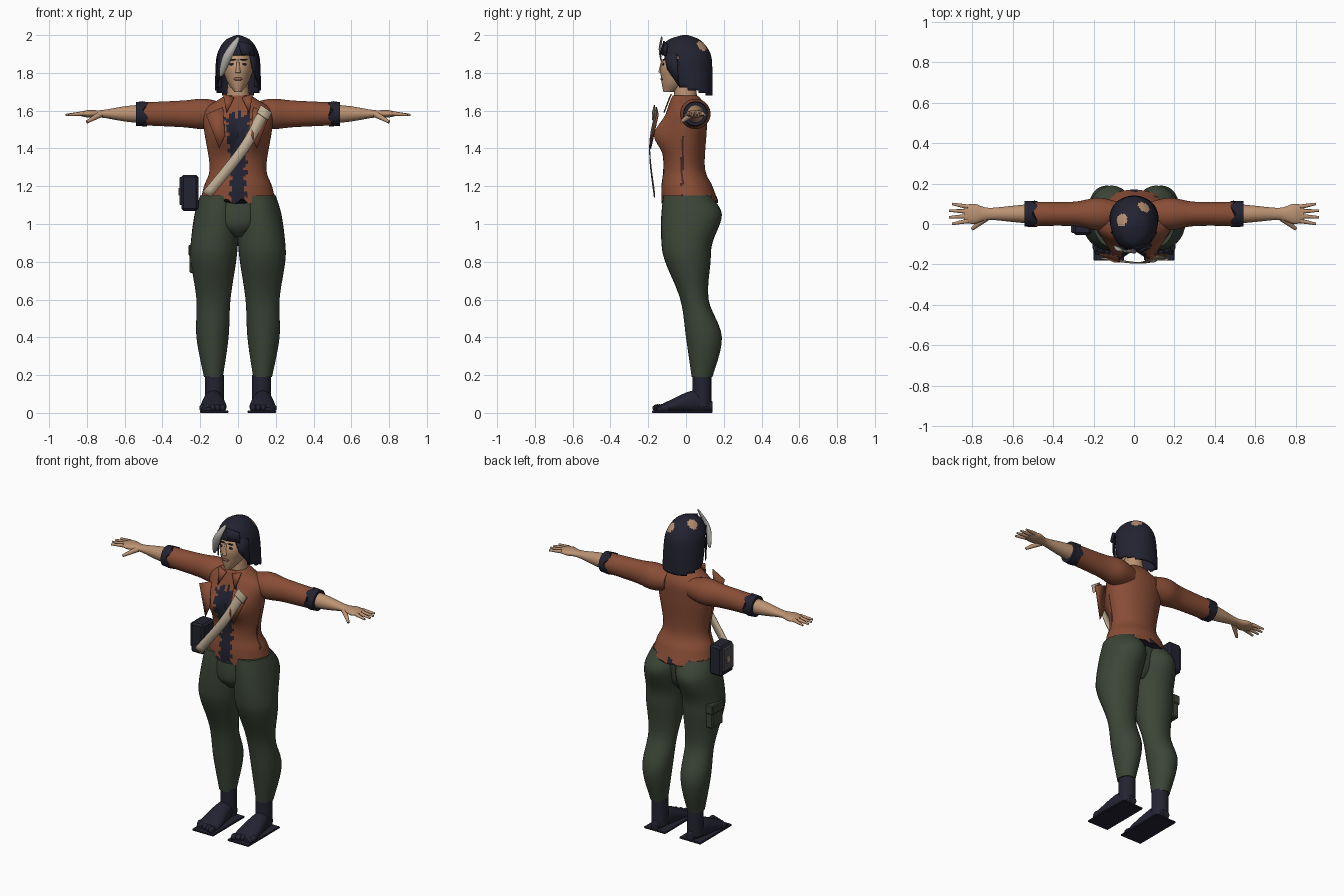
import bpy, bmesh, math
from mathutils import Vector, Matrix

cube = bpy.data.objects.get("Cube")
if cube:
    bpy.data.objects.remove(cube, do_unlink=True)


def material(name, *rgb):
    mat = bpy.data.materials.new(name)
    mat.use_nodes = True
    mat.diffuse_color = (*rgb, 1)
    shader = mat.node_tree.nodes["Principled BSDF"]
    shader.inputs["Base Color"].default_value = (*rgb, 1)
    shader.inputs["Roughness"].default_value = 0.9
    return mat


RUST = material("rust_cloth", 0.25, 0.075, 0.037)
GREEN = material("dark_green_cloth", 0.045, 0.06, 0.038)
DARK = material("midnight_cloth", 0.017, 0.017, 0.032)
SKIN = material("skin", 0.5, 0.29, 0.17)
STRAP = material("tan_strap", 0.52, 0.42, 0.3)
ASH = material("ash_hair", 0.45, 0.43, 0.4)
GREY = material("slate_grey", 0.08, 0.08, 0.09)
LIPS = material("lips", 0.28, 0.11, 0.08)
SEAM = material("dark_seam", 0.06, 0.02, 0.015)


def finish(name, bm, materials, mirror=False, rule=None, thickness=None, angle=50):
    """Make a shaded object from a bmesh, coloured by an optional face rule."""
    bmesh.ops.recalc_face_normals(bm, faces=bm.faces)
    if rule:
        for face in bm.faces:
            face.material_index = rule(face.calc_center_median())
    mesh = bpy.data.meshes.new(name)
    bm.to_mesh(mesh)
    bm.free()
    for mat in materials:
        mesh.materials.append(mat)
    part = bpy.data.objects.new(name, mesh)
    bpy.context.collection.objects.link(part)
    bpy.ops.object.select_all(action='DESELECT')
    part.select_set(True)
    bpy.context.view_layer.objects.active = part
    bpy.ops.object.shade_smooth_by_angle(angle=math.radians(angle))
    if thickness:
        part.modifiers.new("thickness", 'SOLIDIFY').thickness = thickness
    if mirror:
        part.modifiers.new("mirror", 'MIRROR')


def spline(rows, steps):
    """Resample rows of numbers along a smooth curve through them."""
    result = []
    last = len(rows) - 1
    for i in range(last):
        before, start = rows[max(0, i - 1)], rows[i]
        end, after = rows[i + 1], rows[min(last, i + 2)]
        for s in range(steps):
            t = s / steps
            result.append([b + t / 2 * (c - a + t * (2 * a - 5 * b + 4 * c - d + t * (3 * (b - c) + d - a)))
                           for a, b, c, d in zip(before, start, end, after)])
    return result + [rows[last]]


def extents(row):
    """Short rows are symmetric: (t, radius, radius) or (t, half width, low, high)."""
    if len(row) == 3:
        t, u, v = row
        return t, -u, u, -v, v
    if len(row) == 4:
        t, half, low, high = row
        return t, -half, half, low, high
    return row


def loft(name, axis, rows, *materials, at=(0, 0), sides=32, steps=6, shape=None, cut=None, **options):
    """Skin elliptic cross-sections set along an axis."""
    bm = bmesh.new()
    rings = []
    for t, left, right, low, high in spline([extents(r) for r in rows], steps):
        ring = []
        for k in range(sides):
            turn = math.tau * k / sides
            u = at[0] + (left + right) / 2 + (right - left) / 2 * math.cos(turn)
            v = at[1] + (low + high) / 2 + (high - low) / 2 * math.sin(turn)
            point = Vector({'x': (t, u, v), 'y': (u, t, v), 'z': (u, v, t)}[axis])
            ring.append(bm.verts.new(shape(point) if shape else point))
        rings.append(ring)
    for lower, upper in zip(rings, rings[1:]):
        for k in range(sides):
            bm.faces.new((lower[k - 1], lower[k], upper[k], upper[k - 1]))
    bm.faces.new(rings[0])
    bm.faces.new(rings[-1])
    if cut:
        removed = [f for f in bm.faces if cut(f.calc_center_median())]
        bmesh.ops.delete(bm, geom=removed, context='FACES')
    finish(name, bm, materials, **options)


def limb(name, start, end, radius_start, radius_end, mat, **options):
    """Tapered round bar between two points."""
    start, end = Vector(start), Vector(end)
    along = end - start
    place = Matrix.Translation((start + end) / 2) @ along.to_track_quat('Z', 'Y').to_matrix().to_4x4()
    bm = bmesh.new()
    bmesh.ops.create_cone(bm, cap_ends=True, segments=16, radius1=radius_start, radius2=radius_end,
                          depth=along.length, matrix=place)
    finish(name, bm, [mat], **options)


def ball(name, centre, size, mat, **options):
    bm = bmesh.new()
    place = Matrix.Translation(centre) @ Matrix.Diagonal((*size, 1))
    bmesh.ops.create_uvsphere(bm, u_segments=16, v_segments=10, radius=1, matrix=place)
    finish(name, bm, [mat], **options)


def box(name, low, high, mat, bevel=0.006, **options):
    low, high = Vector(low), Vector(high)
    bm = bmesh.new()
    place = Matrix.Translation((low + high) / 2) @ Matrix.Diagonal((*(high - low), 1))
    bmesh.ops.create_cube(bm, size=1, matrix=place)
    bmesh.ops.bevel(bm, geom=bm.edges[:], offset=bevel, segments=1, affect='EDGES')
    finish(name, bm, [mat], angle=30, **options)


def panel(name, mat, *corners, **options):
    bm = bmesh.new()
    bm.faces.new([bm.verts.new(c) for c in corners])
    finish(name, bm, [mat], thickness=0.006, **options)


def ribbon(name, mat, half_width, *path, tapered=False):
    bm = bmesh.new()
    points = [Vector(p) for p in spline(path, 6)]
    pairs = []
    for i, point in enumerate(points):
        fullness = math.sin(math.pi * (i + 1) / (len(points) + 1)) if tapered else 1
        offset = Vector(half_width) * fullness
        pairs.append((bm.verts.new(point - offset), bm.verts.new(point + offset)))
    for (a, b), (c, d) in zip(pairs, pairs[1:]):
        bm.faces.new((a, b, d, c))
    finish(name, bm, [mat], thickness=0.005)


# Trousers: two shaped legs and a pelvis that fills the front
loft("trouser_legs", 'z', [
    (0.19, 0.08, 0.18, 0.03, 0.14), (0.4, 0.05, 0.22, 0, 0.19), (0.6, 0.04, 0.22, -0.03, 0.12),
    (0.8, 0.01, 0.25, -0.11, 0.13), (0.9, 0, 0.25, -0.13, 0.14), (1.05, -0.01, 0.23, -0.13, 0.19),
    (1.15, -0.01, 0.2, -0.12, 0.13)], GREEN, mirror=True)
loft("trouser_pelvis", 'z', [(0.93, 0.03, -0.08, 0.08), (1, 0.14, -0.13, 0.12), (1.15, 0.19, -0.12, 0.14)], GREEN)

# Feet: ankle, foot, toes and a flat sole
limb("sock_ankles", (0.125, 0.085, 0.03), (0.125, 0.085, 0.2), 0.05, 0.05, DARK, mirror=True)
loft("sock_feet", 'y', [(0.14, 0.1, 0.15, 0.01, 0.06), (0.05, 0.08, 0.18, 0, 0.12),
                        (-0.1, 0.06, 0.2, 0, 0.06), (-0.15, 0.08, 0.19, 0, 0.03)], DARK, mirror=True)
for i in range(5):
    ball("toe", (0.08 + i * 0.027, -0.15 + i * 0.01, 0.026), (0.017, 0.028, 0.02), DARK, mirror=True)
box("soles", (0.05, -0.18, 0), (0.2, 0.14, 0.012), DARK, bevel=0.003, mirror=True)


# Jacket body with the shirt showing through its ragged opening
def body_shape(p):
    if p.y < 0:
        p.y -= 0.06 * math.exp(-((abs(p.x) - 0.08) / 0.06) ** 2 - ((p.z - 1.47) / 0.08) ** 2)
    if p.z < 1.15:
        p.z += 0.014 * math.sin(p.x * 75) * math.cos(p.y * 50)
    return p


def body_colour(c):
    opening = 0.04 + max(0, c.z - 1.3) / 10 + 0.01 * math.sin(c.z * 110)
    if c.y < -0.04 and abs(c.x) < opening and c.z < 1.58 + 0.02 * math.sin(c.x * 150):
        return 1
    if c.y > 0 and c.z < 1.15 and min(abs(c.x), abs(abs(c.x) - 0.13)) < 0.02:
        return 1
    return 2 if abs(c.y + 0.02) < 0.006 and 1.2 < c.z < 1.47 else 0


loft("jacket_body", 'z', [
    (1.12, 0.2, -0.13, 0.17), (1.2, 0.18, -0.13, 0.14), (1.3, 0.15, -0.12, 0.1), (1.5, 0.18, -0.12, 0.11),
    (1.6, 0.18, -0.1, 0.11), (1.66, 0.1, -0.08, 0.08), (1.68, 0.07, -0.07, 0.06)],
    RUST, DARK, SEAM, sides=72, steps=10, shape=body_shape, rule=body_colour)
panel("jacket_lapels", RUST, (0.17, -0.15, 1.58), (0.08, -0.16, 1.62), (0.07, -0.19, 1.47),
      (0.1, -0.19, 1.4), mirror=True)
panel("collar_points", RUST, (0.02, -0.09, 1.67), (0.08, -0.08, 1.69), (0.06, -0.12, 1.59), mirror=True)


# Arms: sleeves, torn cuffs, forearms and hands
def cuff_shape(p):
    if p.x < 0.5:
        p.x += 0.014 * math.sin(5 * math.atan2(p.z - ARM[1], p.y - ARM[0]))
    return p


ARM = (0.05, 1.583)
loft("jacket_sleeves", 'x', [(0.08, 0.06, 0.06), (0.18, 0.08, 0.08), (0.3, 0.06, 0.07), (0.52, 0.06, 0.06)],
     RUST, at=ARM, mirror=True)
loft("torn_cuffs", 'x', [(0.49, 0.065, 0.067), (0.54, 0.063, 0.063)], DARK, at=ARM, shape=cuff_shape, mirror=True)
loft("forearms", 'x', [(0.5, 0.05, 0.05), (0.6, 0.04, 0.04), (0.72, 0.03, 0.02), (0.79, 0.05, 0.02),
                       (0.84, 0.04, 0.01)], SKIN, at=ARM, mirror=True)
for i in range(4):
    spread = i - 1.5
    y = ARM[0] + spread * 0.023
    limb("finger", (0.82, y, 1.585), (0.92 - abs(spread) / 70, y + spread / 100, 1.577), 0.012, 0.006, SKIN, mirror=True)
limb("thumbs", (0.73, 0.03, 1.58), (0.8, -0.025, 1.54), 0.017, 0.008, SKIN, mirror=True)

# Neck, head and face
limb("neck", (0, 0, 1.64), (0, -0.01, 1.78), 0.065, 0.05, SKIN)
loft("head", 'z', [(1.7, 0.02, -0.12, -0.06), (1.76, 0.06, -0.13, 0.04), (1.85, 0.08, -0.13, 0.1),
                   (1.97, 0.03, -0.05, 0.05)], SKIN)
limb("nose", (0, -0.125, 1.87), (0, -0.133, 1.8), 0.005, 0.014, SKIN)
ball("mouth", (0, -0.127, 1.768), (0.024, 0.008, 0.009), LIPS)
ball("eyes", (0.03, -0.12, 1.846), (0.016, 0.006, 0.007), DARK, mirror=True)
ball("eyebrows", (0.03, -0.118, 1.87), (0.02, 0.006, 0.004), DARK, mirror=True)

# Bobbed hair, open at the face, with bare patches on the crown
PATCHES = Vector((0.045, 0.08, 1.94)), Vector((-0.06, 0.02, 1.97))


def hair_cut(c):
    return (c.y < -0.045 and c.z < 1.89) or c.z < 1.72 - 0.3 * c.y


def hair_colour(c):
    return int(any((c - patch).length < 0.032 for patch in PATCHES))


loft("hair", 'z', [(1.66, 0.12, -0.06, 0.14), (1.8, 0.12, -0.1, 0.14), (1.9, 0.11, -0.13, 0.13),
                   (1.97, 0.07, -0.1, 0.08), (2, 0.01, -0.02, 0.01)],
     DARK, SKIN, sides=56, steps=10, cut=hair_cut, rule=hair_colour, thickness=0.01)
panel("side_locks", DARK, (0.06, -0.12, 1.91), (0.11, -0.05, 1.9), (0.115, -0.04, 1.73), (0.08, -0.1, 1.82), mirror=True)
panel("swept_fringe", DARK, (0, -0.12, 1.97), (0.08, -0.1, 1.95), (0.09, -0.11, 1.89), (0.02, -0.14, 1.9))
ribbon("ash_streak", ASH, (0.03, -0.004, 0.01), (0, -0.13, 1.99), (-0.05, -0.14, 1.9), (-0.09, -0.11, 1.78), tapered=True)

# Shoulder strap, hip bag and thigh pouch
ribbon("bag_strap", STRAP, (0.022, 0, -0.015), (0.14, -0.16, 1.6), (0.03, -0.195, 1.4), (-0.165, -0.17, 1.155))
ribbon("strap_buckle", STRAP, (0.03, 0, -0.02), (0.15, -0.17, 1.61), (0.13, -0.18, 1.57))
box("hip_bag", (-0.3, -0.055, 1.07), (-0.21, 0.07, 1.26), DARK, bevel=0.012)
box("hip_bag_flap", (-0.31, -0.045, 1.1), (-0.295, 0.06, 1.25), GREY)
box("hip_bag_tag", (-0.315, 0, 1.15), (-0.308, 0.03, 1.19), SKIN, bevel=0.002)
box("thigh_pouch", (-0.256, -0.01, 0.74), (-0.21, 0.1, 0.87), GREEN)
box("thigh_pouch_flap", (-0.262, -0.015, 0.83), (-0.21, 0.105, 0.89), GREEN)
